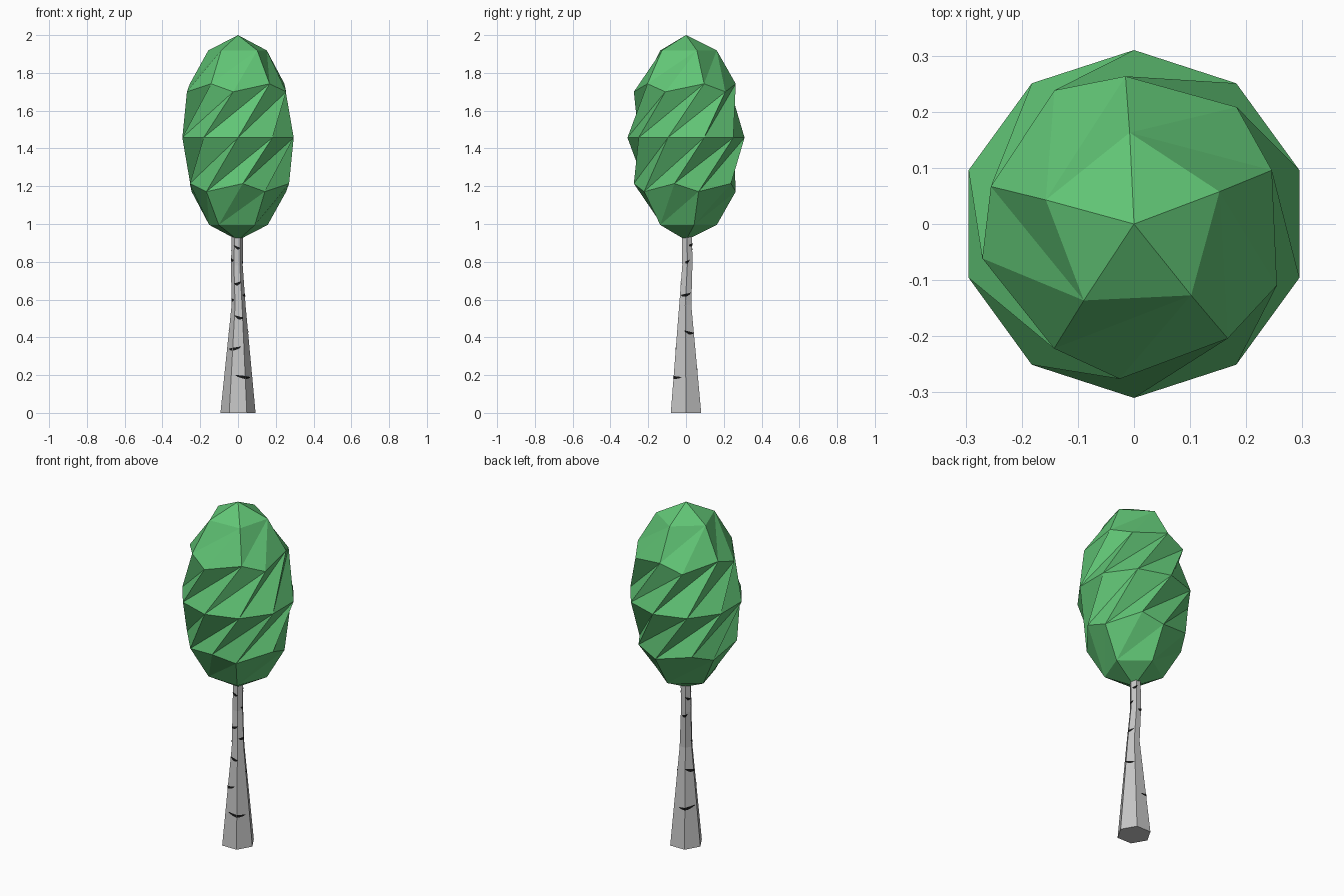
import bpy
import bmesh
from math import radians, cos, sin, pi
from mathutils import Matrix, Vector

cube = bpy.data.objects.get("Cube")
if cube:
    bpy.data.objects.remove(cube)


def material(name, colour):
    mat = bpy.data.materials.new(name)
    mat.use_nodes = True
    mat.diffuse_color = (*colour, 1)
    mat.node_tree.nodes["Principled BSDF"].inputs["Base Color"].default_value = (*colour, 1)
    return mat


def finish(bm, name, mat):
    mesh = bpy.data.meshes.new(name)
    bm.to_mesh(mesh)
    bm.free()
    mesh.materials.append(mat)
    obj = bpy.data.objects.new(name, mesh)
    bpy.context.collection.objects.link(obj)
    return obj


leaf_green = material("leaf green", (0.12, 0.56, 0.18))
bark_grey = material("pale bark", (0.56, 0.56, 0.56))
mark_black = material("bark mark black", (0.008, 0.008, 0.008))

# Crown: stretched faceted ball, twisted around its upright axis
MIDDLE, HALF_HEIGHT, RADIUS, TWIST = 1.457, 0.543, 0.31, radians(109)
bm = bmesh.new()
bmesh.ops.create_icosphere(bm, subdivisions=2, radius=1)
for v in bm.verts:
    p = Matrix.Rotation(TWIST * v.co.z, 3, "Z") @ v.co
    v.co = (p.x * RADIUS, p.y * RADIUS, MIDDLE + p.z * HALF_HEIGHT)
finish(bm, "crown", leaf_green)

# Trunk: six-sided, tapering and slightly bent; sections are (x, y, z, radius)
SECTIONS = [(0, 0, 0, 0.093), (0.003, -0.004, 0.57, 0.037),
            (-0.006, 0.007, 0.78, 0.031), (-0.003, 0.006, 0.96, 0.03)]
SIDES = 6
bm = bmesh.new()
rings = []
for x, y, z, r in SECTIONS:
    rings.append([bm.verts.new((x + r * cos(2 * pi * i / SIDES),
                                y + r * sin(2 * pi * i / SIDES), z)) for i in range(SIDES)])
for low, high in zip(rings, rings[1:]):
    for i in range(SIDES):
        j = (i + 1) % SIDES
        bm.faces.new((low[i], low[j], high[j], high[i]))
bm.faces.new(rings[0][::-1])
bm.faces.new(rings[-1])
finish(bm, "trunk", bark_grey)


def on_trunk(degrees, z, lift=0.002):
    """Point just above the bark at a given direction and height."""
    for a, b in zip(SECTIONS, SECTIONS[1:]):
        if z <= b[2]:
            break
    t = (z - a[2]) / (b[2] - a[2])
    x, y, _, r = (p + (q - p) * t for p, q in zip(a, b))
    side = 360 / SIDES
    off = radians(degrees % side - side / 2)
    reach = r * cos(pi / SIDES) / cos(off) + lift
    a = radians(degrees)
    return Vector((x + reach * cos(a), y + reach * sin(a), z))


# Bark marks: thin tapering slivers wrapped on the trunk (direction, height, half spread)
MARKS = [(-62, 0.19, 42), (-115, 0.34, 40), (-87, 0.505, 32), (-90, 0.685, 35),
         (-90, 0.875, 30), (0, 0.625, 50), (25, 0.425, 32), (0, 0.8, 25),
         (-155, 0.81, 30), (45, 0.89, 28), (200, 0.6, 30), (130, 0.23, 42),
         (155, 0.44, 36), (110, 0.76, 30), (145, 0.86, 30)]
STEPS = 8
bm = bmesh.new()
for n, (angle, height, spread) in enumerate(MARKS):
    slant = 0.006 if n % 2 else -0.006
    upper, lower = [], []
    for i in range(STEPS + 1):
        s = 2 * i / STEPS - 1
        thick = 0.009 * (1 - abs(s)) ** 0.5 + 0.001
        z = height + slant * s + 0.005 * s * s
        upper.append(bm.verts.new(on_trunk(angle + spread * s, z + thick * 0.6)))
        lower.append(bm.verts.new(on_trunk(angle + spread * s, z - thick)))
    for i in range(STEPS):
        bm.faces.new((lower[i], lower[i + 1], upper[i + 1], upper[i]))
finish(bm, "bark_marks", mark_black)
